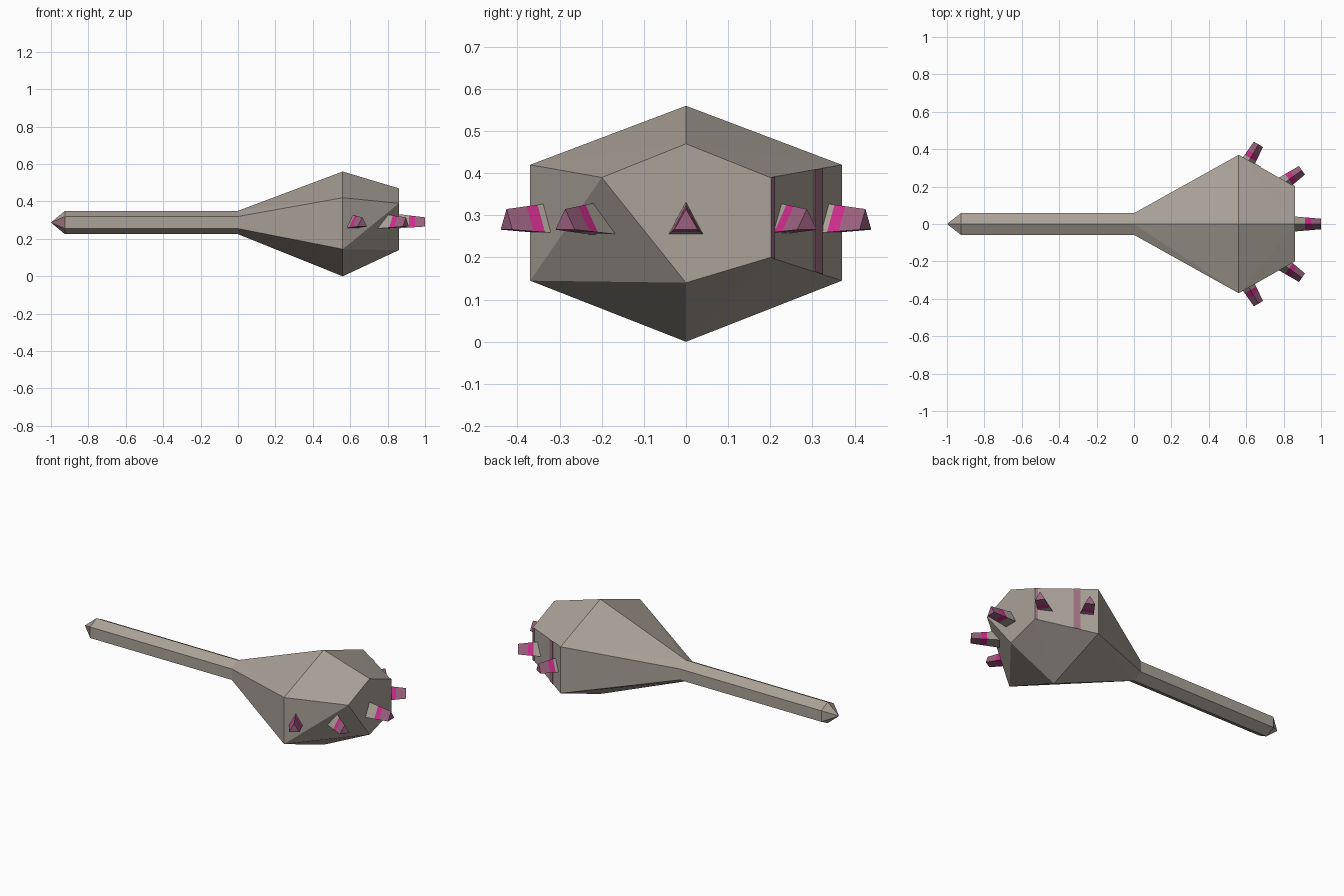
import bpy, bmesh, math
from mathutils import Vector, Matrix

if "Cube" in bpy.data.objects:
    bpy.data.objects.remove(bpy.data.objects["Cube"])


def material(name, rgb):
    m = bpy.data.materials.new(name)
    m.diffuse_color = (*rgb, 1)
    m.use_nodes = True
    m.node_tree.nodes["Principled BSDF"].inputs["Base Color"].default_value = m.diffuse_color
    return m


STONE = material("warm grey", (0.40, 0.36, 0.315))
MAUVE = material("mauve", (0.33, 0.12, 0.21))
PINK = material("hot pink", (0.61, 0.026, 0.26))
DUSTY = material("dusty pink", (0.34, 0.17, 0.215))


def finish(name, bm, mats):
    bmesh.ops.recalc_face_normals(bm, faces=bm.faces)
    me = bpy.data.meshes.new(name)
    bm.to_mesh(me)
    bm.free()
    for m in mats:
        me.materials.append(m)
    ob = bpy.data.objects.new(name, me)
    bpy.context.collection.objects.link(ob)
    return ob


def hex_ring(x, w, top, up, low, bottom):
    """Six-sided section with corners at the top and bottom."""
    return [Vector(p) for p in ((x, 0, top), (x, w, up), (x, w, low),
                                (x, 0, bottom), (x, -w, low), (x, -w, up))]


def hull(points):
    bm = bmesh.new()
    for p in points:
        bm.verts.new(p)
    bmesh.ops.convex_hull(bm, input=bm.verts[:])
    # drop the hidden cap where handle and head meet
    inner = [f for f in bm.faces if all(abs(v.co.x) < 1e-4 for v in f.verts)]
    bmesh.ops.delete(bm, geom=inner, context='FACES')
    bmesh.ops.dissolve_limit(bm, angle_limit=0.01, verts=bm.verts, edges=bm.edges)
    return bm


# Handle with a pointed butt; the front facet of the point is tinted
neck = hex_ring(0, 0.058, 0.35, 0.32, 0.255, 0.225)
butt = hex_ring(-0.925, 0.058, 0.35, 0.32, 0.255, 0.225)
bm = hull(neck + butt + [Vector((-1, 0, 0.287))])
bm.normal_update()
for f in bm.faces:
    c = f.calc_center_median()
    if c.x < -0.93 and c.y < -0.03 and abs(c.z - 0.287) < 0.01:
        f.material_index = 1
finish("handle", bm, [STONE, DUSTY])

# Club head: flared body, blunt end, one lower front corner chipped away
widest = hex_ring(0.56, 0.37, 0.56, 0.42, 0.145, 0.0)
end = hex_ring(0.86, 0.2, 0.47, 0.39, 0.2, 0.14)
chipped = [p for i, p in enumerate(end) if i != 4]
finish("club_head", hull(neck + widest + chipped), [STONE])

# Painted stripes on the back side facet
for i, (a, b) in enumerate(((0.28, 0.39), (0.95, 1.0))):
    bm = bmesh.new()
    out = Vector((0.17, 0.3, 0)).normalized() * 0.003
    quad = [widest[1].lerp(end[1], a), widest[1].lerp(end[1], b),
            widest[2].lerp(end[2], b), widest[2].lerp(end[2], a)]
    lower = [bm.verts.new(p - out) for p in quad]
    upper = [bm.verts.new(p + out) for p in quad]
    bm.faces.new(lower)
    bm.faces.new(upper)
    for k in range(4):
        n = (k + 1) % 4
        bm.faces.new((lower[k], lower[n], upper[n], upper[k]))
    finish(f"stripe_{i + 1}", bm, [DUSTY])


def spike(name, tip, angle):
    """Tapered three-sided spike, grey at the root and painted at the tip."""
    bm = bmesh.new()
    rings = []
    for s in (0.22, 0.085, 0.055, 0.0):
        w, lo, hi = 0.028 + 0.086 * s, 0.266 - 0.07 * s, 0.315 + 0.12 * s
        rings.append([bm.verts.new(p) for p in ((-s, -w, lo), (-s, w, lo), (-s, 0, hi))])
    for j in range(3):
        for k in range(3):
            n = (k + 1) % 3
            f = bm.faces.new((rings[j][k], rings[j][n], rings[j + 1][n], rings[j + 1][k]))
            f.material_index = (0, 2, 1)[j]
    bm.faces.new(rings[0])
    bm.faces.new(rings[-1]).material_index = 1
    move = Matrix.Translation((*tip, 0)) @ Matrix.Rotation(math.radians(angle), 4, 'Z')
    bmesh.ops.transform(bm, matrix=move, verts=bm.verts)
    finish(name, bm, [STONE, MAUVE, PINK])


# Fan of five spikes around the head
spike("spike_middle", (1.0, 0), 0)
for side, s in (("back", 1), ("front", -1)):
    spike(f"spike_inner_{side}", (0.898, 0.287 * s), 35 * s)
    spike(f"spike_outer_{side}", (0.665, 0.426 * s), 60 * s)
